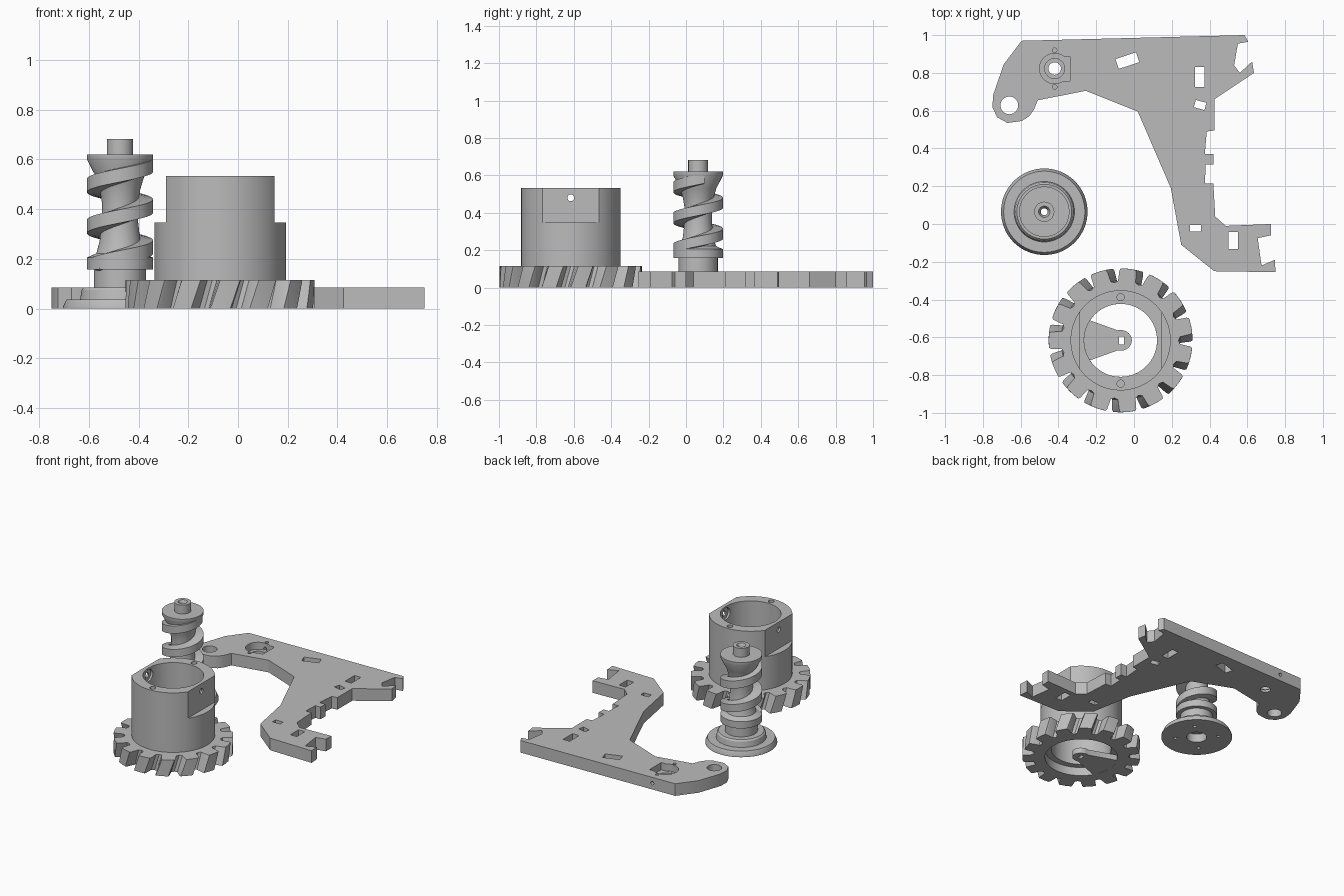
import bpy, bmesh
from math import sin, cos, pi, radians, sqrt
from mathutils import Matrix, Vector

if "Cube" in bpy.data.objects:
    bpy.data.objects.remove(bpy.data.objects["Cube"])

grey = bpy.data.materials.new("plain_grey")
grey.use_nodes = True
grey.diffuse_color = (0.5, 0.5, 0.5, 1)
grey.node_tree.nodes["Principled BSDF"].inputs["Base Color"].default_value = (0.5, 0.5, 0.5, 1)


def finish(name, bm):
    bmesh.ops.recalc_face_normals(bm, faces=bm.faces)
    me = bpy.data.meshes.new(name)
    bm.to_mesh(me)
    bm.free()
    me.materials.append(grey)
    ob = bpy.data.objects.new(name, me)
    bpy.context.collection.objects.link(ob)
    return ob


def loft(name, rings, closed=False):
    """Skin a row of equal point rings, with caps unless closed."""
    bm = bmesh.new()
    rows = [[bm.verts.new(p) for p in ring] for ring in rings]
    pairs = list(zip(rows, rows[1:]))
    if closed:
        pairs.append((rows[-1], rows[0]))
    for a, b in pairs:
        for i in range(len(a)):
            j = (i + 1) % len(a)
            bm.faces.new((a[i], a[j], b[j], b[i]))
    if not closed:
        bm.faces.new(rows[0])
        bm.faces.new(rows[-1])
    return finish(name, bm)


def prism(name, pts, z0, z1):
    return loft(name, [[(x, y, z) for x, y in pts] for z in (z0, z1)])


def circle(x, y, r, n=48):
    return [(x + r * cos(2 * pi * i / n), y + r * sin(2 * pi * i / n)) for i in range(n)]


def box(x, y, w, h, turn=0):
    c, s = cos(radians(turn)), sin(radians(turn))
    corners = [(-w / 2, -h / 2), (w / 2, -h / 2), (w / 2, h / 2), (-w / 2, h / 2)]
    return [(x + c * u - s * v, y + s * u + c * v) for u, v in corners]


def lathe(name, profile, x, y, n=64):
    """Turn a closed (radius, z) profile about a vertical axis."""
    return loft(name, [[(x + r * cos(2 * pi * i / n), y + r * sin(2 * pi * i / n), z)
                        for r, z in profile] for i in range(n)], closed=True)


def rod(a, b, r, n=24):
    """Round cutter between two points."""
    a, b = Vector(a), Vector(b)
    bm = bmesh.new()
    rot = (b - a).to_track_quat('Z', 'Y').to_matrix().to_4x4()
    bmesh.ops.create_cone(bm, cap_ends=True, segments=n, radius1=r, radius2=r,
                          depth=(b - a).length, matrix=Matrix.Translation((a + b) / 2) @ rot)
    return finish("cutter", bm)


def cut(ob, *cutters):
    for c in cutters:
        mod = ob.modifiers.new("cut", 'BOOLEAN')
        mod.operation, mod.solver, mod.object = 'DIFFERENCE', 'EXACT', c
        bpy.context.view_layer.update()
        me = bpy.data.meshes.new_from_object(
            ob.evaluated_get(bpy.context.evaluated_depsgraph_get()))
        ob.modifiers.clear()
        ob.data = me
        bpy.data.objects.remove(c)


def hole(pts, z0=-0.1, z1=0.8):
    return prism("cutter", pts, z0, z1)


# Flat bracket with notched edges
outline = [(-.595, .97), (.585, 1), (.605, .965), (.55, .955), (.53, .84), (.56, .8),
           (.625, .86), (.635, .8), (.425, .66), (.425, .495), (.385, .49), (.375, .37),
           (.42, .37), (.42, .315), (.38, .315), (.375, .215), (.42, .215), (.43, .04),
           (.485, -.01), (.725, 0), (.725, -.06), (.655, -.075), (.675, -.22), (.745, -.19),
           (.75, -.255), (.425, -.25), (.25, -.11), (.195, .19), (.02, .595), (-.255, .705),
           (-.51, .655), (-.53, .605), (-.555, .57), (-.595, .545), (-.67, .535), (-.725, .565),
           (-.75, .62), (-.745, .685), (-.69, .845)]
T = 0.085
plate = prism("bracket_plate", outline, 0, T)
px, py = -.42, .823
cut(plate,
    hole(circle(-.66, .628, .047)),
    hole(box(-.035, .865, .115, .055, 18)),
    hole(box(.348, .778, .05, .105)),
    hole(box(.35, .63, .058, .04, -15)),
    hole(box(.325, -.022, .058, .035)),
    hole(box(.525, -.088, .05, .09)),
    # bearing pocket, its step, through hole and side slot
    hole(circle(px, py, .08), .035),
    hole(box(px + .04, py, .083, .13), .034),
    hole(circle(px, py, .053), .018),
    hole(circle(px, py, .033)),
    hole(circle(px, py + .097, .012, 16), .03),
    hole(circle(px, py - .097, .012, 16), .03),
    rod((px, py, .045), (px, 1.1, .045), .012))

# Worm: turned core with base flange, top stub and stepped bore
wx, wy = -.475, .065
core = [(.065, 0), (.229, 0), (.229, .008), (.215, .037), (.16, .037), (.154, .075),
        (.145, .085), (.105, .085), (.105, .157), (.133, .157), (.133, .205), (.095, .222),
        (.082, .27), (.073, .35), (.073, .43), (.082, .48), (.097, .53), (.133, .6),
        (.133, .62), (.053, .62), (.053, .682), (.03, .682), (.018, .66), (.018, .06), (.065, .06)]
worm = lathe("worm_core", core, wx, wy)
cut(worm, *[hole(circle(wx + .14 * cos(a), wy + .14 * sin(a), .012, 16), -.1, .03)
            for a in (pi / 4, 3 * pi / 4, 5 * pi / 4, 7 * pi / 4)])

# Right-handed worm thread
pitch, z_mid = .165, .33
section = [(.062, -.036), (.133, -.027), (.133, .027), (.062, .036)]
rings = []
steps = 48
for i in range(-int(.9 * steps), int(1.58 * steps)):
    a = pi + 2 * pi * i / steps
    z = z_mid + pitch * i / steps
    rings.append([(wx + r * cos(a), wy + r * sin(a), z + dz) for r, dz in section])
loft("worm_thread", rings)

# Helical gear rim
gx, gy = -.071, -.616
teeth, root, tip, gear_top, twist = 15, .315, .381, .115, 6


def gear_ring(z):
    pts = []
    for k in range(teeth):
        mid = 80 + 24 * k + 4 - twist * (1 - z / gear_top)
        for off, r in ((-8.5, root), (-7, tip - .012), (-6, tip), (0, tip), (6, tip),
                       (7, tip - .012), (8.5, root), (12, root - .008)):
            a = radians(mid + off)
            pts.append((gx + r * cos(a), gy + r * sin(a), z))
    return pts


gear = loft("gear_rim", [gear_ring(gear_top * i / 4) for i in range(5)])
cut(gear, hole(circle(gx, gy, .193, 64)), hole(circle(gx, gy, .235, 64), -.1, .06))

# Hub sleeve with flats, cross holes and top screw holes
R, bore, flat, ledge, top = .265, .193, .218, .347, .533
hub = lathe("hub_sleeve", [(bore, gear_top), (R, gear_top), (R, top), (bore, top)], gx, gy, 96)
for s in (-1, 1):
    cut(hub,
        hole(box(gx + s * (flat + .1), gy, .2, .8), ledge),
        rod((gx + s * .1, gy, .48), (gx + s * .205, gy, .48), .042),
        rod((gx + s * .1, gy, .48), (gx + s * .4, gy, .48), .018),
        hole(circle(gx, gy + s * .229, .019, 24), .45))

# Tapered tab reaching to the hub centre
reach = sqrt(.24 ** 2 - .12 ** 2)
nose = [(gx + .06 * cos(a), gy + .055 * sin(a)) for a in [radians(-105 + 15 * i) for i in range(15)]]
tab = prism("centre_tab", nose + [(gx - reach, gy + .122), (gx - .238, gy), (gx - reach, gy - .122)], 0, .04)
cut(tab, hole(box(gx + .005, gy, .025, .042)))

# Smooth round walls, keep crisp edges
bpy.ops.object.select_all(action='DESELECT')
for ob in bpy.context.collection.objects:
    if ob.type == 'MESH' and ob.data.materials and ob.data.materials[0] == grey:
        ob.select_set(True)
        bpy.context.view_layer.objects.active = ob
bpy.ops.object.shade_smooth_by_angle(angle=radians(30))
